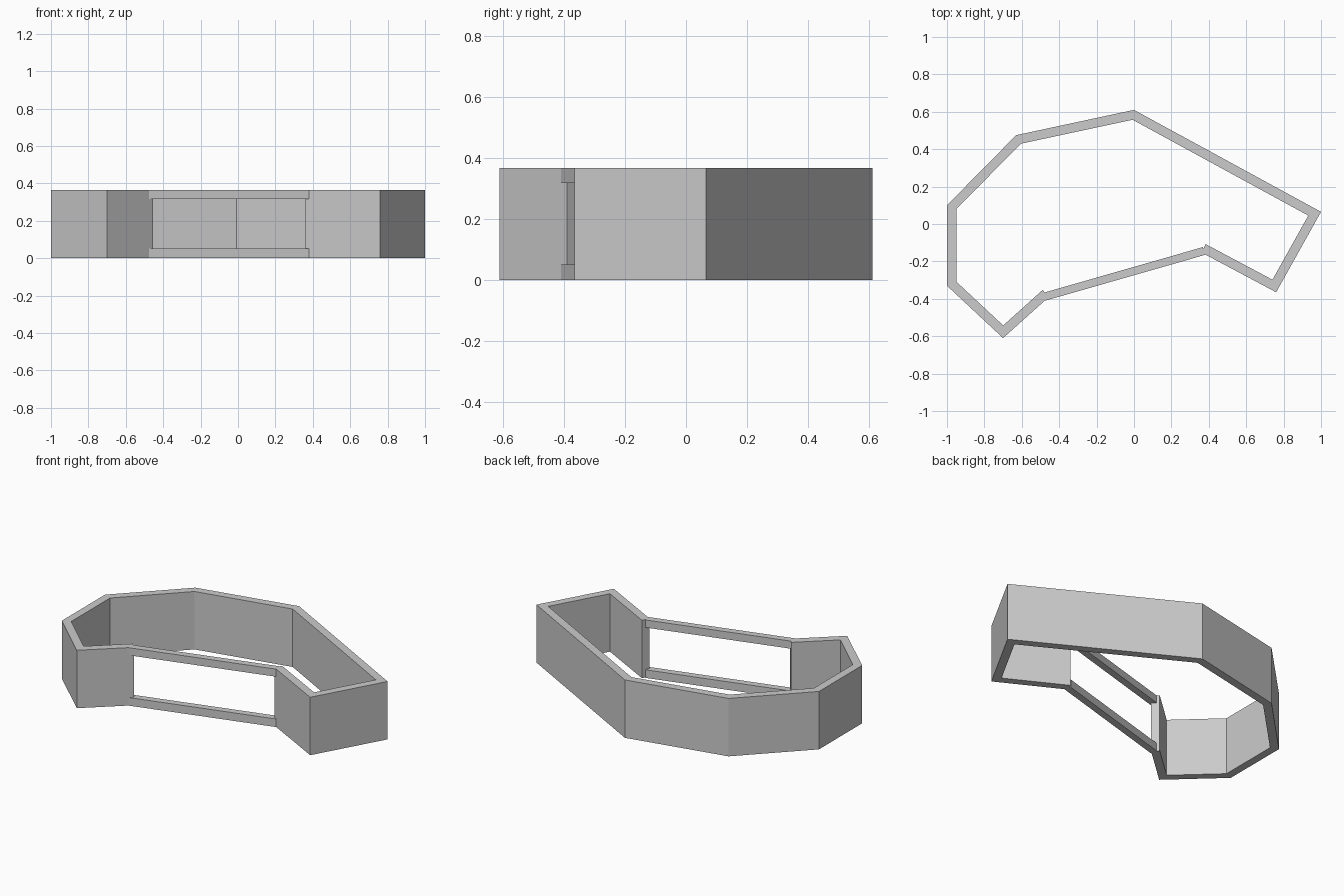
import bpy
import bmesh
from mathutils import Vector

if "Cube" in bpy.data.objects:
    bpy.data.objects.remove(bpy.data.objects["Cube"])

HEIGHT = 0.366
RAIL = 0.048


def mitred_offset(path, width):
    """Offset an open path to its right, mitring the corners."""
    pts = [Vector(p) for p in path]
    dirs = [(b - a).normalized() for a, b in zip(pts, pts[1:])]
    normals = [Vector((d.y, -d.x)) for d in dirs]
    result = []
    for i, p in enumerate(pts):
        n0 = normals[max(i - 1, 0)]
        n1 = normals[min(i, len(normals) - 1)]
        result.append(p + (n0 + n1) * (width / (1 + n0.dot(n1))))
    return pts, result


def wall(name, path, width, z0, z1):
    """Flat-faced strip of constant width along a path, from z0 to z1."""
    outer, inner = mitred_offset(path, width)
    bm = bmesh.new()
    rings = [[bm.verts.new((p.x, p.y, z)) for p, z in
              ((o, z0), (o, z1), (i, z1), (i, z0))]
             for o, i in zip(outer, inner)]
    for a, b in zip(rings, rings[1:]):
        for k in range(4):
            m = (k + 1) % 4
            bm.faces.new((a[k], a[m], b[m], b[k]))
    bm.faces.new(rings[0])
    bm.faces.new(rings[-1])
    bmesh.ops.recalc_face_normals(bm, faces=bm.faces)
    mesh = bpy.data.meshes.new(name)
    bm.to_mesh(mesh)
    bm.free()
    obj = bpy.data.objects.new(name, mesh)
    bpy.context.collection.objects.link(obj)
    return obj


# Full-height wall wrapping round the back, open at the front
wall("perimeter_wall",
     [(-0.455, -0.39), (-0.70, -0.61), (-1.0, -0.33), (-1.0, 0.10),
      (-0.63, 0.475), (0.0, 0.61), (1.0, 0.065), (0.76, -0.365),
      (0.36, -0.152)], 0.05, 0, HEIGHT)

# Sill and header framing the front opening (path runs right to left)
front = [(0.38, -0.165), (-0.475, -0.41)]
wall("front_sill", front, 0.043, 0, RAIL + 0.003)
wall("front_header", front, 0.043, HEIGHT - RAIL, HEIGHT)
